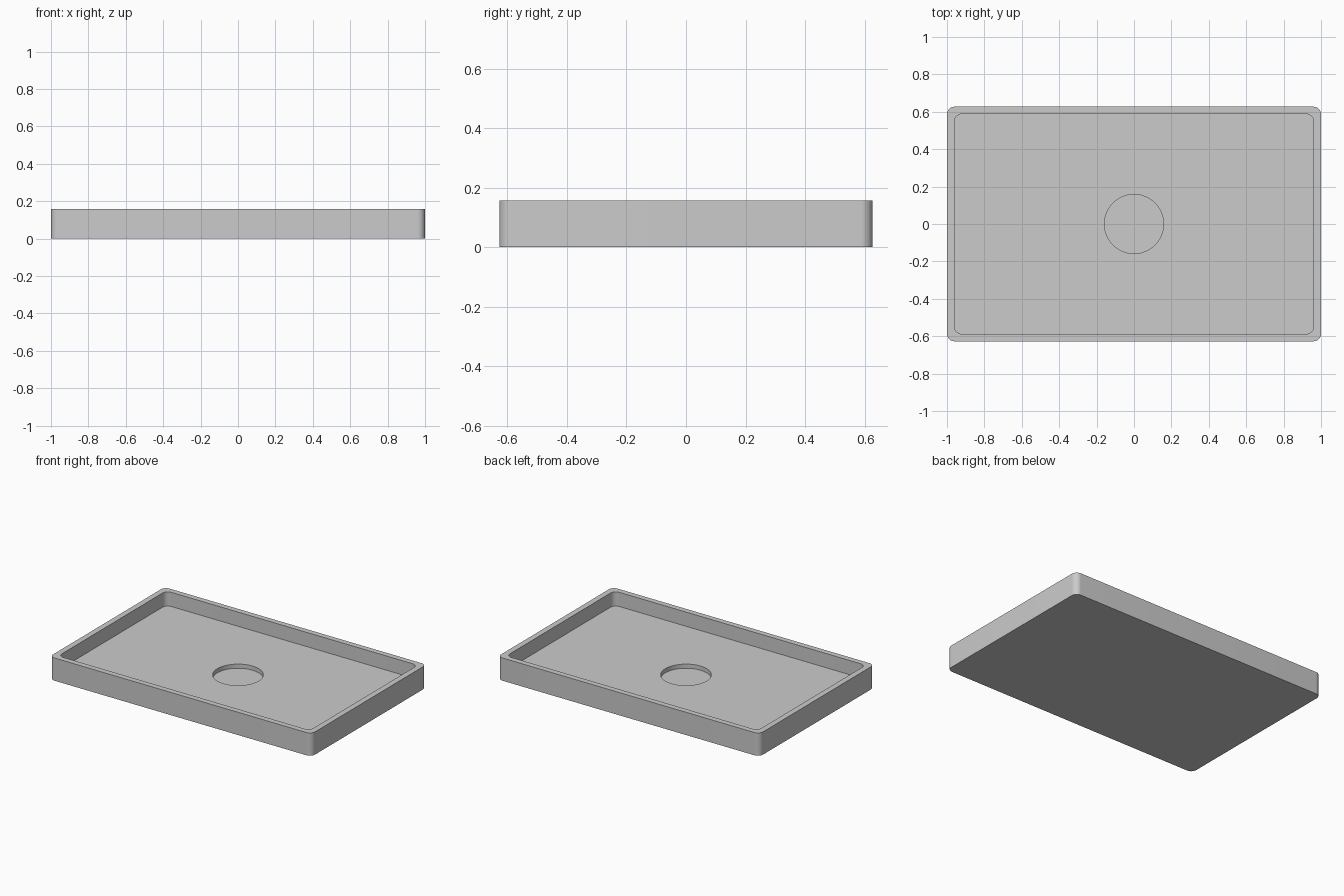
import bpy, bmesh
from math import cos, sin, pi, radians

cube = bpy.data.objects.get("Cube")
if cube:
    bpy.data.objects.remove(cube, do_unlink=True)

STEPS = 15                    # segments per rounded corner
COUNT = 4 * (STEPS + 1)       # points in every ring


def rounded_rect(half_x, half_y, radius):
    points = []
    for k in range(4):
        sx = 1 if k in (0, 3) else -1
        sy = 1 if k in (0, 1) else -1
        for i in range(STEPS + 1):
            a = (k + i / STEPS) * pi / 2
            points.append((sx * (half_x - radius) + radius * cos(a),
                           sy * (half_y - radius) + radius * sin(a)))
    return points


def circle(radius):
    return [(radius * cos(a), radius * sin(a))
            for a in ((j + 0.5) * 2 * pi / COUNT for j in range(COUNT))]


def loft(name, rings, material):
    """Skin a stack of matching rings and cap both ends."""
    bm = bmesh.new()
    loops = [[bm.verts.new((x, y, z)) for x, y in pts] for pts, z in rings]
    for a, b in zip(loops, loops[1:]):
        for j in range(COUNT):
            k = (j + 1) % COUNT
            bm.faces.new((a[j], a[k], b[k], b[j]))
    bm.faces.new(loops[0][::-1])
    bm.faces.new(loops[-1])
    bmesh.ops.recalc_face_normals(bm, faces=bm.faces)
    mesh = bpy.data.meshes.new(name)
    bm.to_mesh(mesh)
    bm.free()
    mesh.materials.append(material)
    obj = bpy.data.objects.new(name, mesh)
    bpy.context.collection.objects.link(obj)
    bpy.context.view_layer.objects.active = obj
    obj.select_set(True)
    bpy.ops.object.shade_smooth_by_angle(angle=radians(30))
    return obj


grey = bpy.data.materials.new("light grey")
grey.use_nodes = True
colour = (0.6, 0.6, 0.6, 1)
grey.diffuse_color = colour
grey.node_tree.nodes["Principled BSDF"].inputs["Base Color"].default_value = colour

# Shallow tray: outer wall, rim, inner wall, floor and round recess
outer = rounded_rect(1.0, 0.627, 0.04)
inner = rounded_rect(0.96, 0.588, 0.04)
recess = circle(0.158)
loft("tray", [(outer, 0), (outer, 0.157), (inner, 0.157),
              (inner, 0.059), (recess, 0.059), (recess, 0.03)], grey)
